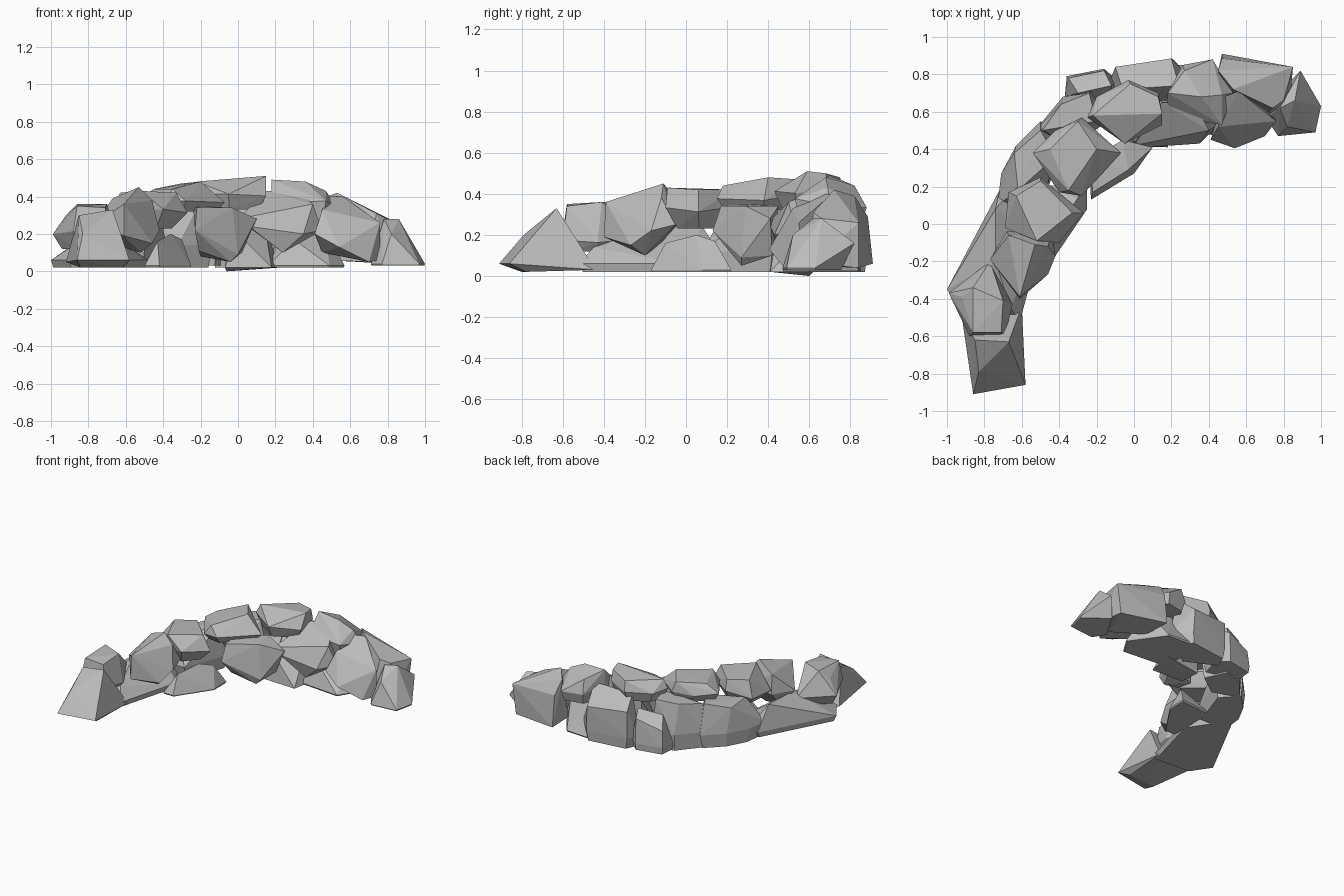
import bpy, bmesh, random

random.seed(4)
stone = bpy.data.materials.new("grey stone")
stone.diffuse_color = (0.5, 0.5, 0.5, 1)


def rock(name, low, mid, outline, crown, foot=0.8, rough=0.0):
    """Angular boulder: widest at outline (height mid), shrunken foot, peaked crown."""
    cx = sum(p[0] for p in outline) / len(outline)
    cy = sum(p[1] for p in outline) / len(outline)
    points = list(crown)
    for x, y in outline:
        points.append((x, y, mid + random.uniform(-rough, rough)))
        points.append((cx + (x - cx) * foot, cy + (y - cy) * foot, low))
    wedge(name, points)


def wedge(name, points):
    """Angular boulder wrapped around a few corner points."""
    bm = bmesh.new()
    for p in points:
        bm.verts.new(p)
    res = bmesh.ops.convex_hull(bm, input=bm.verts[:])
    junk = {g for g in res["geom_interior"] + res["geom_unused"]
            if isinstance(g, bmesh.types.BMVert)}
    bmesh.ops.delete(bm, geom=list(junk), context='VERTS')
    bmesh.ops.dissolve_limit(bm, angle_limit=0.02, verts=bm.verts[:], edges=bm.edges[:])
    bmesh.ops.recalc_face_normals(bm, faces=bm.faces[:])
    me = bpy.data.meshes.new(name)
    bm.to_mesh(me)
    bm.free()
    me.materials.append(stone)
    bpy.context.collection.objects.link(bpy.data.objects.new(name, me))


# Two end stones of the curved wall
wedge("front_end_stone",
      [(-0.92, -0.5, 0.05), (-0.86, -0.91, 0.06), (-0.58, -0.86, 0.06), (-0.6, -0.44, 0.03),
       (-0.84, -0.8, 0.02), (-0.62, -0.78, 0.02), (-0.85, -0.62, 0.3), (-0.67, -0.63, 0.33),
       (-0.83, -0.79, 0.2), (-0.86, -0.45, 0.04)])
rock("right_end_stone", 0.03, 0.04,
     [(0.83, 0.76), (1.0, 0.63), (0.97, 0.49), (0.77, 0.47), (0.71, 0.56)],
     [(0.89, 0.82, 0.16), (0.86, 0.66, 0.28), (0.78, 0.62, 0.28), (0.82, 0.52, 0.2)], 0.97)

# Base course, resting on the ground
rock("base_left_outer", 0.02, 0.06,
     [(-1.0, -0.35), (-0.72, 0.18), (-0.64, 0.2), (-0.48, -0.04), (-0.61, -0.52), (-0.9, -0.5)],
     [(-0.74, 0.08, 0.24), (-0.74, -0.2, 0.23), (-0.66, -0.45, 0.14)], 0.95)
rock("base_left_inner", 0.02, 0.03,
     [(-0.5, -0.17), (-0.42, -0.17), (-0.25, 0.08), (-0.25, 0.22), (-0.5, 0.2)],
     [(-0.36, 0.05, 0.2), (-0.43, -0.1, 0.16), (-0.3, 0.14, 0.17)], 0.97)
rock("base_bend_outer", 0.02, 0.12,
     [(-0.73, 0.1), (-0.71, 0.27), (-0.63, 0.42), (-0.5, 0.55), (-0.38, 0.42), (-0.5, 0.08)],
     [(-0.64, 0.38, 0.3), (-0.5, 0.5, 0.34), (-0.62, 0.18, 0.3), (-0.42, 0.36, 0.34)], 0.9)
wedge("base_bend_inner",
      [(-0.23, 0.13, 0.22), (-0.22, 0.17, 0.34), (-0.03, 0.29, 0.34), (0.1, 0.41, 0.28),
       (0.0, 0.27, 0.09), (-0.04, 0.27, 0.05), (-0.21, 0.22, 0.11), (-0.2, 0.36, 0.08),
       (0.02, 0.42, 0.1), (-0.06, 0.45, 0.34), (-0.24, 0.34, 0.35)])
rock("base_bend_back", 0.02, 0.14,
     [(-0.53, 0.5), (-0.38, 0.68), (-0.22, 0.72), (-0.14, 0.55), (-0.32, 0.42)],
     [(-0.39, 0.64, 0.36), (-0.24, 0.7, 0.38), (-0.49, 0.5, 0.34), (-0.2, 0.55, 0.38)], 0.9)
rock("base_back_small", 0.03, 0.08,
     [(-0.37, 0.68), (-0.36, 0.79), (-0.16, 0.83), (-0.08, 0.76), (-0.12, 0.6)],
     [(-0.35, 0.78, 0.2), (-0.16, 0.82, 0.26), (-0.12, 0.74, 0.3), (-0.3, 0.7, 0.28)], 0.95)
wedge("base_centre",
      [(-0.07, 0.42, 0.02), (0.18, 0.41, 0.02), (0.22, 0.62, 0.02), (-0.06, 0.6, 0.0),
       (0.0, 0.44, 0.2), (-0.05, 0.6, 0.28), (0.14, 0.62, 0.26)])
rock("base_back", 0.02, 0.1,
     [(-0.14, 0.74), (-0.1, 0.84), (0.21, 0.88), (0.32, 0.76), (0.1, 0.62)],
     [(-0.1, 0.84, 0.3), (0.2, 0.885, 0.28), (0.24, 0.74, 0.4), (-0.06, 0.72, 0.38)], 0.92)
rock("base_right_inner", 0.02, 0.03,
     [(0.16, 0.5), (0.49, 0.47), (0.57, 0.6), (0.4, 0.84), (0.1, 0.86)],
     [(0.3, 0.54, 0.17), (0.28, 0.72, 0.26), (0.46, 0.7, 0.24)], 0.97)

# Large slabs towards the right end
wedge("right_outer_slab",
      [(0.47, 0.91, 0.06), (0.82, 0.84, 0.04), (0.83, 0.62, 0.06), (0.7, 0.58, 0.05),
       (0.48, 0.7, 0.06), (0.47, 0.885, 0.29), (0.85, 0.84, 0.26), (0.53, 0.72, 0.42),
       (0.8, 0.66, 0.28), (0.45, 0.82, 0.39), (0.74, 0.62, 0.31)])
wedge("right_inner_slab",
      [(0.41, 0.45, 0.2), (0.54, 0.405, 0.13), (0.7, 0.47, 0.05), (0.76, 0.56, 0.06),
       (0.45, 0.55, 0.1), (0.6, 0.72, 0.08), (0.56, 0.71, 0.4), (0.45, 0.52, 0.33),
       (0.76, 0.55, 0.26), (0.48, 0.68, 0.4)])
wedge("centre_right_slab",
      [(0.0, 0.42, 0.28), (0.06, 0.41, 0.24), (0.24, 0.46, 0.1), (0.35, 0.43, 0.2),
       (0.45, 0.53, 0.22), (0.4, 0.5, 0.36), (0.15, 0.65, 0.43), (0.33, 0.64, 0.42),
       (0.14, 0.66, 0.2), (0.3, 0.66, 0.18)])

# Top course, bridging the base stones
rock("top_left_end", 0.12, 0.19,
     [(-0.99, -0.37), (-0.77, -0.2), (-0.65, -0.43), (-0.69, -0.6), (-0.88, -0.6)],
     [(-0.92, -0.39, 0.3), (-0.86, -0.34, 0.36), (-0.7, -0.41, 0.36), (-0.71, -0.58, 0.34),
      (-0.86, -0.58, 0.35)], 0.75, 0.04)
wedge("top_left",
      [(-0.77, -0.19, 0.25), (-0.68, -0.04, 0.25), (-0.44, -0.05, 0.25), (-0.42, -0.17, 0.22),
       (-0.46, -0.27, 0.15), (-0.61, -0.4, 0.19), (-0.52, -0.2, 0.1), (-0.68, -0.14, 0.14),
       (-0.67, -0.06, 0.39), (-0.53, -0.11, 0.45), (-0.46, -0.12, 0.38), (-0.61, -0.39, 0.36)])
rock("top_left_bend", 0.23, 0.33,
     [(-0.69, -0.02), (-0.67, 0.17), (-0.5, 0.25), (-0.27, 0.06), (-0.4, -0.1)],
     [(-0.63, 0.15, 0.42), (-0.5, 0.23, 0.42), (-0.33, 0.06, 0.42), (-0.52, -0.09, 0.43)], 0.65, 0.04)
rock("top_bend", 0.32, 0.38,
     [(-0.54, 0.38), (-0.42, 0.5), (-0.28, 0.57), (-0.07, 0.38), (-0.28, 0.15), (-0.4, 0.17)],
     [(-0.3, 0.55, 0.47), (-0.2, 0.4, 0.48), (-0.45, 0.4, 0.44), (-0.35, 0.18, 0.44)], 0.8, 0.02)
rock("top_centre", 0.33, 0.41,
     [(-0.25, 0.57), (-0.2, 0.68), (-0.03, 0.77), (0.13, 0.7), (0.15, 0.53), (-0.05, 0.43)],
     [(0.15, 0.59, 0.51), (-0.02, 0.75, 0.48), (-0.22, 0.58, 0.48), (0.13, 0.68, 0.5)], 0.8, 0.02)
rock("top_right", 0.26, 0.36,
     [(0.18, 0.7), (0.26, 0.85), (0.42, 0.88), (0.53, 0.7), (0.47, 0.53), (0.18, 0.58)],
     [(0.18, 0.7, 0.49), (0.36, 0.68, 0.48), (0.47, 0.69, 0.43), (0.27, 0.82, 0.44)], 0.85, 0.03)
